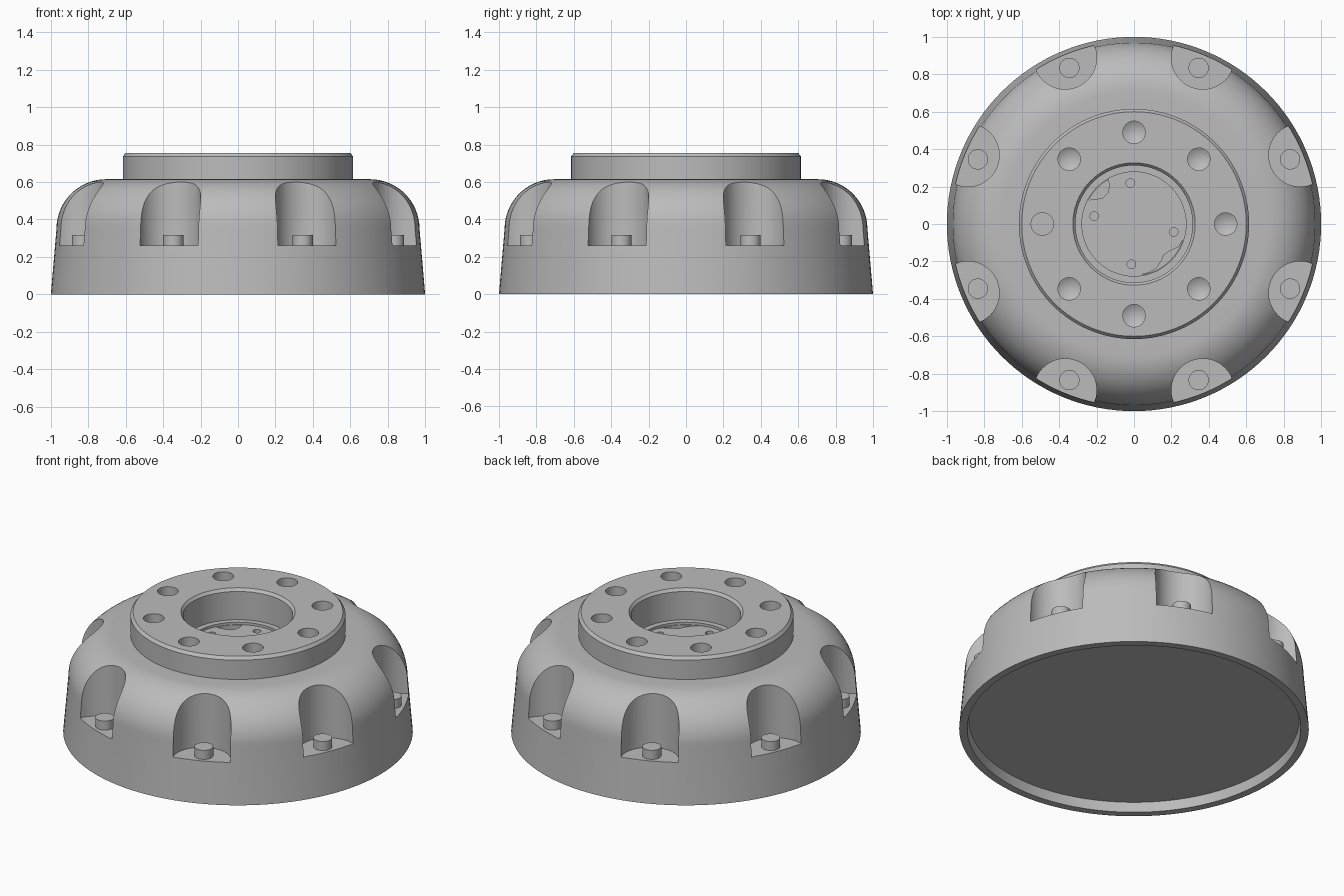
import bpy, bmesh, math
from mathutils import Matrix

if "Cube" in bpy.data.objects:
    bpy.data.objects.remove(bpy.data.objects["Cube"])

grey = bpy.data.materials.new("mid grey")
grey.diffuse_color = (0.5, 0.5, 0.5, 1)
grey.use_nodes = True
grey.node_tree.nodes["Principled BSDF"].inputs["Base Color"].default_value = grey.diffuse_color


def make_object(name, bm):
    bmesh.ops.recalc_face_normals(bm, faces=bm.faces)
    mesh = bpy.data.meshes.new(name)
    bm.to_mesh(mesh)
    bm.free()
    mesh.materials.append(grey)
    obj = bpy.data.objects.new(name, mesh)
    bpy.context.collection.objects.link(obj)
    return obj


def lathe(bm, profile, steps, x=0, y=0):
    """Revolve (radius, z) points, starting and ending on the axis."""
    rings = []
    for r, z in profile:
        if r == 0:
            rings.append([bm.verts.new((x, y, z))] * steps)
        else:
            rings.append([bm.verts.new((x + r * math.cos(2 * math.pi * i / steps),
                                        y + r * math.sin(2 * math.pi * i / steps), z))
                          for i in range(steps)])
    for a, b in zip(rings, rings[1:]):
        for i in range(steps):
            j = (i + 1) % steps
            bm.faces.new(list(dict.fromkeys((a[i], a[j], b[j], b[i]))))


def prism(bm, points, z0, z1):
    """Extrude a flat outline from z0 to z1."""
    low = [bm.verts.new((x, y, z0)) for x, y in points]
    high = [bm.verts.new((x, y, z1)) for x, y in points]
    bm.faces.new(low)
    bm.faces.new(high)
    for i in range(len(points)):
        j = (i + 1) % len(points)
        bm.faces.new((low[i], low[j], high[j], high[i]))


def cut(target, bm, name):
    cutter = make_object(name, bm)
    cutter.hide_render = True
    mod = target.modifiers.new(name, 'BOOLEAN')
    mod.object, mod.operation, mod.solver = cutter, 'DIFFERENCE', 'EXACT'
    bpy.context.view_layer.objects.active = target
    bpy.ops.object.modifier_apply(modifier=name)
    bpy.data.objects.remove(cutter)


def smooth(obj):
    bpy.ops.object.select_all(action='DESELECT')
    obj.select_set(True)
    bpy.context.view_layer.objects.active = obj
    bpy.ops.object.shade_smooth_by_angle(angle=math.radians(25))


FLOOR = 0.545

# Domed body with raised hub, stepped bore and recessed underside
shoulder = [(0.705 + 0.265 * math.cos(math.radians(a)),
             0.35 + 0.265 * math.sin(math.radians(a))) for a in range(0, 91, 6)]
profile = ([(0, 0.06), (0.945, 0.06), (0.954, 0), (1, 0)] + shoulder +
           [(0.615, 0.615), (0.615, 0.737), (0.6, 0.755),
            (0.327, 0.755), (0.313, 0.738), (0.313, 0.56),
            (0.278, 0.56), (0.278, FLOOR), (0, FLOOR)])
bm = bmesh.new()
lathe(bm, profile, 128)
body = make_object("hub_body", bm)

# Eight round pockets around the shoulder
bm = bmesh.new()
for k in range(8):
    a = math.radians(22.5 + 45 * k)
    lathe(bm, [(0, 0.26), (0.168, 0.26), (0.168, 0.8), (0, 0.8)], 48,
          0.961 * math.cos(a), 0.961 * math.sin(a))
cut(body, bm, "pocket_cutter")

# Eight bolt holes with drilled tips, one of them flat
bm = bmesh.new()
for k in range(8):
    a = math.radians(45 * k)
    tip = 0.6 if k == 4 else 0.565
    lathe(bm, [(0, tip), (0.06, 0.6), (0.06, 0.8), (0, 0.8)], 32,
          0.49 * math.cos(a), 0.49 * math.sin(a))
cut(body, bm, "bolt_hole_cutter")


# Shallow recesses and pin holes in the bore floor
def arc(a0, a1, n=10):
    return [(0.274 * math.cos(math.radians(a0 + (a1 - a0) * i / n)),
             0.274 * math.sin(math.radians(a0 + (a1 - a0) * i / n)))
            for i in range(n + 1)]


bm = bmesh.new()
prism(bm, arc(120, 152) + [(-0.2, 0.133), (-0.165, 0.14), (-0.14, 0.165),
                           (-0.132, 0.2)], FLOOR - 0.03, FLOOR + 0.05)
prism(bm, arc(277, 342) + [(0.24, -0.12), (0.2, -0.14), (0.16, -0.165),
                           (0.145, -0.2), (0.12, -0.235), (0.08, -0.26)],
      FLOOR - 0.03, FLOOR + 0.05)
for x, y in ((-0.02, 0.218), (-0.212, 0.042), (0.212, -0.042), (-0.014, -0.215)):
    lathe(bm, [(0, FLOOR - 0.03), (0.023, FLOOR - 0.03),
               (0.023, FLOOR + 0.05), (0, FLOOR + 0.05)], 20, x, y)
cut(body, bm, "floor_cutter")
smooth(body)

# Pins standing on the pocket floors
bm = bmesh.new()
for k in range(8):
    a = math.radians(22.5 + 45 * k)
    lathe(bm, [(0, 0.25), (0.054, 0.25), (0.054, 0.317), (0, 0.317)], 32,
          0.903 * math.cos(a), 0.903 * math.sin(a))
smooth(make_object("pocket_pins", bm))
